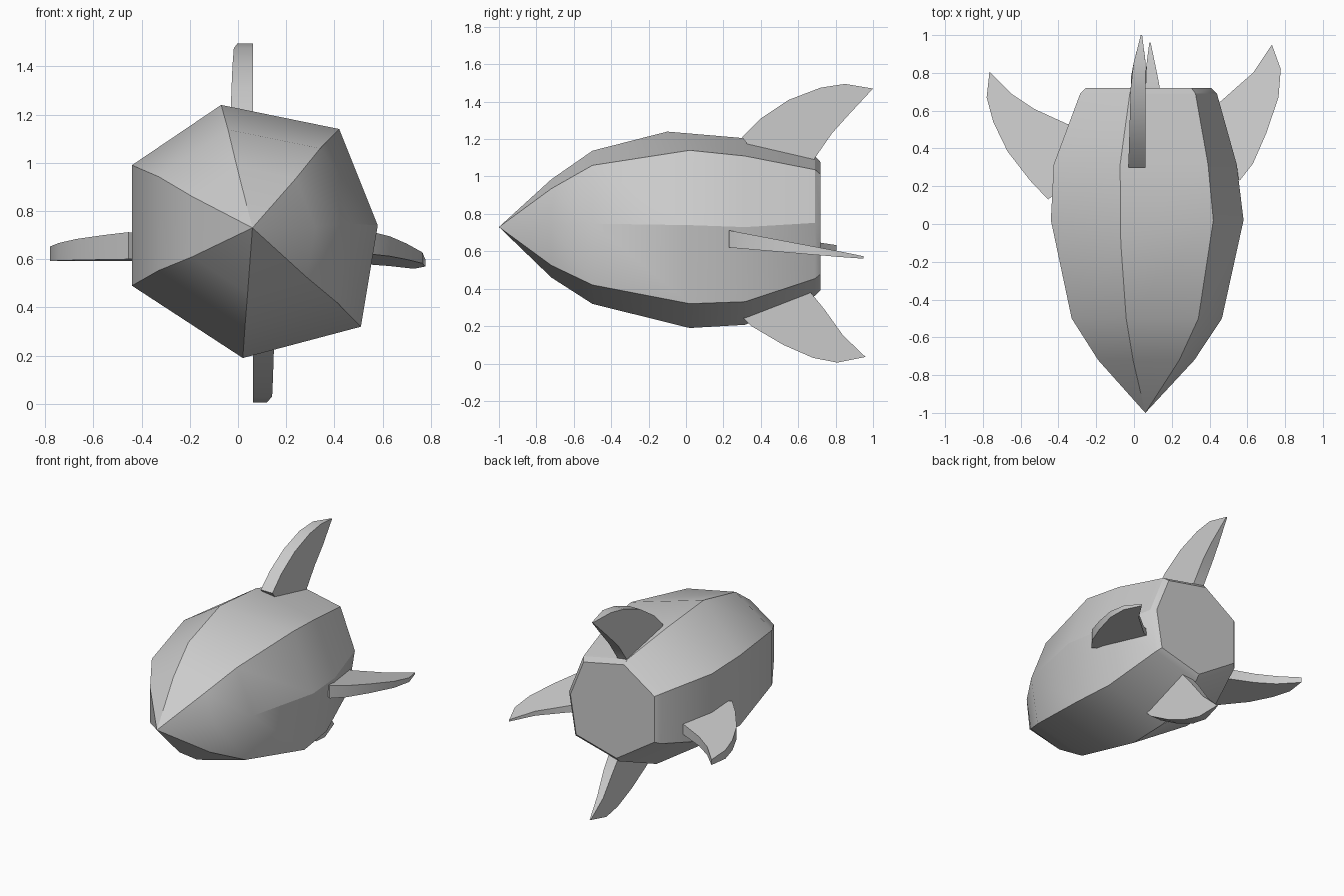
import bpy, bmesh, math
from mathutils import Vector

if "Cube" in bpy.data.objects:
    bpy.data.objects.remove(bpy.data.objects["Cube"])

CX, CZ = 0.06, 0.73


def finish(name, bm):
    bmesh.ops.recalc_face_normals(bm, faces=bm.faces)
    mesh = bpy.data.meshes.new(name)
    bm.to_mesh(mesh)
    bm.free()
    obj = bpy.data.objects.new(name, mesh)
    bpy.context.collection.objects.link(obj)
    bpy.ops.object.select_all(action='DESELECT')
    obj.select_set(True)
    bpy.context.view_layer.objects.active = obj
    bpy.ops.object.shade_smooth_by_angle(angle=math.radians(30))
    return obj


# Hull: irregular seven-sided section lofted from nose tip to flat tail
section = [(-0.13, 0.51), (0.36, 0.41), (0.52, 0.01), (0.45, -0.41),
           (-0.04, -0.54), (-0.50, -0.24), (-0.50, 0.26)]
# y, scale, centre x shift, centre z shift
rings = [(-0.72, 0.50, 0.0, 0.0), (-0.50, 0.78, 0.0, 0.01), (0.02, 1.0, 0.0, 0.0),
         (0.315, 0.95, -0.01, -0.01), (0.69, 0.71, 0.01, 0.015), (0.72, 0.65, 0.01, 0.015)]

bm = bmesh.new()
tip = bm.verts.new((CX, -1.0, CZ))
loops = []
for y, s, dx, dz in rings:
    loop = []
    for i, (px, pz) in enumerate(section):
        yy = -0.10 if (y == 0.02 and i == 0) else y
        loop.append(bm.verts.new((CX + dx + px * s, yy, CZ + dz + pz * s)))
    loops.append(loop)
n = len(section)
for i in range(n):
    j = (i + 1) % n
    bm.faces.new((tip, loops[0][i], loops[0][j]))
    for a, b in zip(loops, loops[1:]):
        bm.faces.new((a[i], b[i], b[j], a[j]))
bm.faces.new(loops[-1])
finish("hull", bm)


def fin(name, outline, low, high, upright):
    """Swept plate: outline is (across, y); low/high give its two faces at each y."""
    centre = Vector((CZ if upright else CX, 0.6))
    pts = [Vector(p) for p in outline]
    # roots sink slightly into the hull
    for k in (-1, 0):
        p = pts[k].copy()
        p.x += math.copysign(0.08, centre.x - p.x)
        if k == -1:
            p.y -= 0.03
            pts.append(p)
        else:
            p.y += 0.06
            pts.insert(0, p)
    tip_y = max(p.y for p in pts)
    bm = bmesh.new()
    sides = []
    for f in (low, high):
        side = []
        for a, y in pts:
            t = f(y)
            if y == tip_y:
                t = 0.8 * t + 0.2 * (low(y) + high(y)) / 2
            side.append(bm.verts.new((t, y, a) if upright else (a, y, t)))
        sides.append(side)
    for s in sides:
        bm.faces.new(s)
    for i in range(len(pts)):
        j = (i + 1) % len(pts)
        bm.faces.new((sides[0][i], sides[0][j], sides[1][j], sides[1][i]))
    finish(name, bm)


# Upper and lower fins
fin("top_fin",
    [(1.21, 0.30), (1.31, 0.40), (1.41, 0.55), (1.475, 0.72), (1.495, 0.85),
     (1.47, 1.0), (1.33, 0.87), (1.23, 0.78), (1.10, 0.69)],
    lambda y: -0.03 + 0.03 * (y - 0.3) + max(0, y - 0.8) * 0.22,
    lambda y: 0.062 - max(0, y - 0.85) * 0.12, True)
fin("bottom_fin",
    [(0.29, 0.26), (0.20, 0.35), (0.10, 0.52), (0.03, 0.68), (0.005, 0.81),
     (0.035, 0.96), (0.15, 0.84), (0.29, 0.74), (0.40, 0.65)],
    lambda y: 0.062 + max(0, y - 0.81) * 0.12,
    lambda y: 0.15 - 0.02 * (y - 0.26) - max(0, y - 0.7) * 0.18, True)

# Side fins, tilted slightly down toward the tail
fin("right_fin",
    [(0.56, 0.23), (0.63, 0.32), (0.70, 0.48), (0.765, 0.67), (0.777, 0.82),
     (0.73, 0.95), (0.63, 0.80), (0.55, 0.73), (0.46, 0.65)],
    lambda y: 0.62 - 0.085 * (y - 0.23),
    lambda y: 0.712 - 0.19 * (y - 0.23), False)
fin("left_fin",
    [(-0.455, 0.13), (-0.55, 0.23), (-0.67, 0.385), (-0.745, 0.54), (-0.78, 0.67),
     (-0.765, 0.805), (-0.65, 0.69), (-0.53, 0.61), (-0.355, 0.53)],
    lambda y: 0.60 - 0.015 * (y - 0.13),
    lambda y: 0.712 - 0.11 * (y - 0.13), False)
